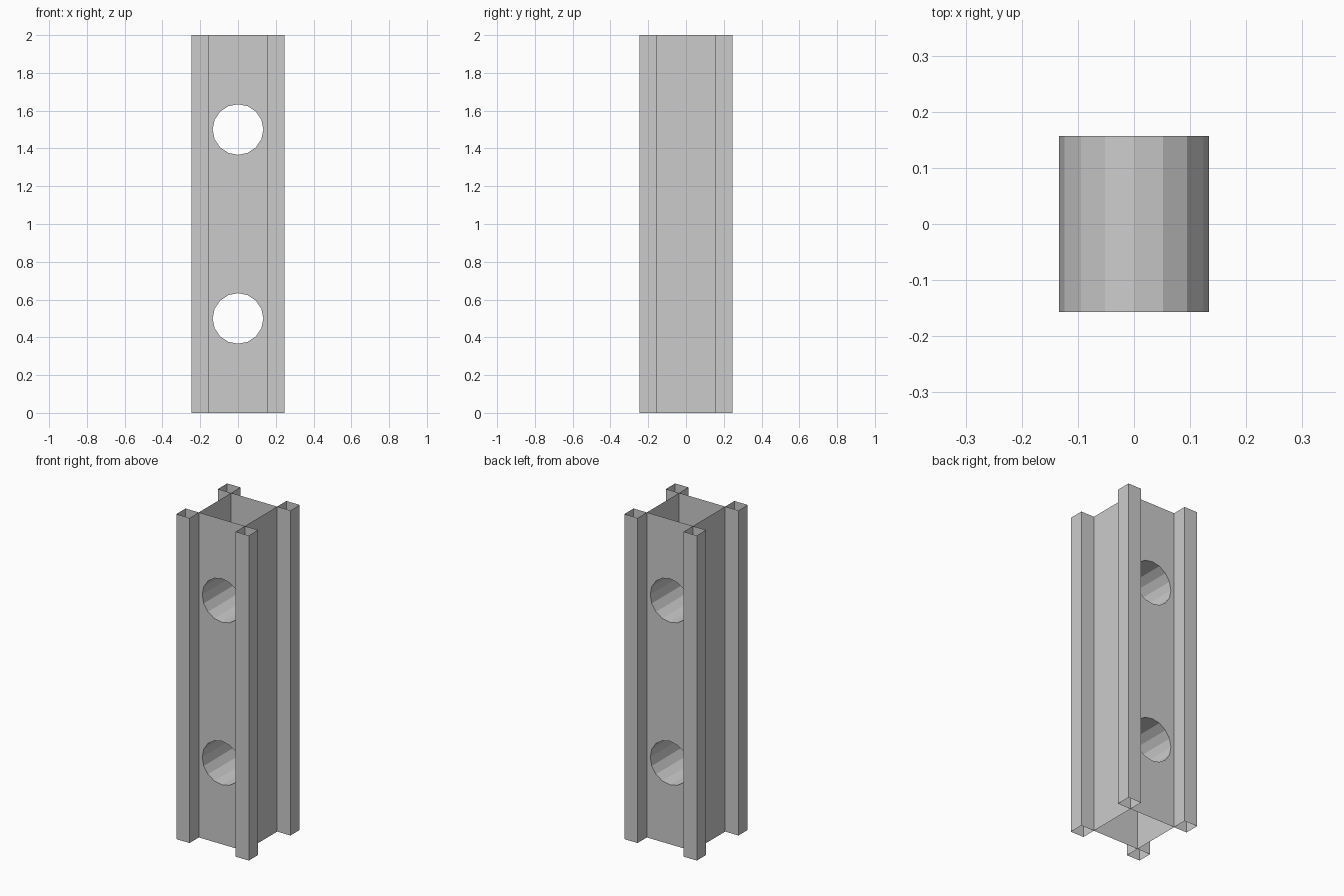
import bpy, bmesh
from math import sin, cos, tau

if "Cube" in bpy.data.objects:
    bpy.data.objects.remove(bpy.data.objects["Cube"])

H = 2.0        # height
CORE = 0.157   # half width of the central square tube
OUT = 0.247    # outer extent of the corner tubes
R = 0.134      # radius of the cross holes


def finish(bm, name):
    mesh = bpy.data.meshes.new(name)
    bm.to_mesh(mesh)
    bm.free()
    ob = bpy.data.objects.new(name, mesh)
    bpy.context.collection.objects.link(ob)
    return ob


def open_tube(name, x, y, half):
    """Thin-walled square tube, open at both ends, facing outward."""
    bm = bmesh.new()
    pts = [(x - half, y - half), (x + half, y - half),
           (x + half, y + half), (x - half, y + half)]
    low = [bm.verts.new((px, py, 0)) for px, py in pts]
    top = [bm.verts.new((px, py, H)) for px, py in pts]
    for i in range(4):
        j = (i + 1) % 4
        bm.faces.new((low[i], low[j], top[j], top[i]))
    return finish(bm, name)


def pierced_core(name):
    """Open central tube with two lined round holes running front to back."""
    bm = bmesh.new()
    outline = [(-CORE, 0), (CORE, 0), (CORE, H), (-CORE, H)]
    holes = [[(R * cos(tau * i / 16), zc + R * sin(tau * i / 16)) for i in range(16)]
             for zc in (0.5, 1.5)]
    rings = {}
    # Front and back walls, filled around the holes
    for y in (-CORE, CORE):
        rings[y] = [[bm.verts.new((x, y, z)) for x, z in loop]
                    for loop in [outline] + holes]
        edges = [bm.edges.new((r[i], r[(i + 1) % len(r)]))
                 for r in rings[y] for i in range(len(r))]
        bmesh.ops.triangle_fill(bm, edges=edges, use_beauty=True,
                                use_dissolve=False, normal=(0, -1 if y < 0 else 1, 0))
    # Side walls and hole linings; the ends stay open
    for k, (f, b) in enumerate(zip(rings[-CORE], rings[CORE])):
        for i in ((1, 3) if k == 0 else range(16)):
            j = (i + 1) % len(f)
            bm.faces.new((f[i], b[i], b[j], f[j]))
    bmesh.ops.recalc_face_normals(bm, faces=bm.faces[:])
    # Make sure the front wall faces forward
    front = next(fc for fc in bm.faces if all(v.co.y < 0 for v in fc.verts))
    if front.normal.y > 0:
        bmesh.ops.reverse_faces(bm, faces=bm.faces[:])
    return finish(bm, name)


pierced_core("core_tube")

# Corner tubes touching the core along its edges
mid, half = (CORE + OUT) / 2, (OUT - CORE) / 2
for sx, xn in ((-1, "left"), (1, "right")):
    for sy, yn in ((-1, "front"), (1, "back")):
        open_tube(f"corner_tube_{yn}_{xn}", sx * mid, sy * mid, half)
